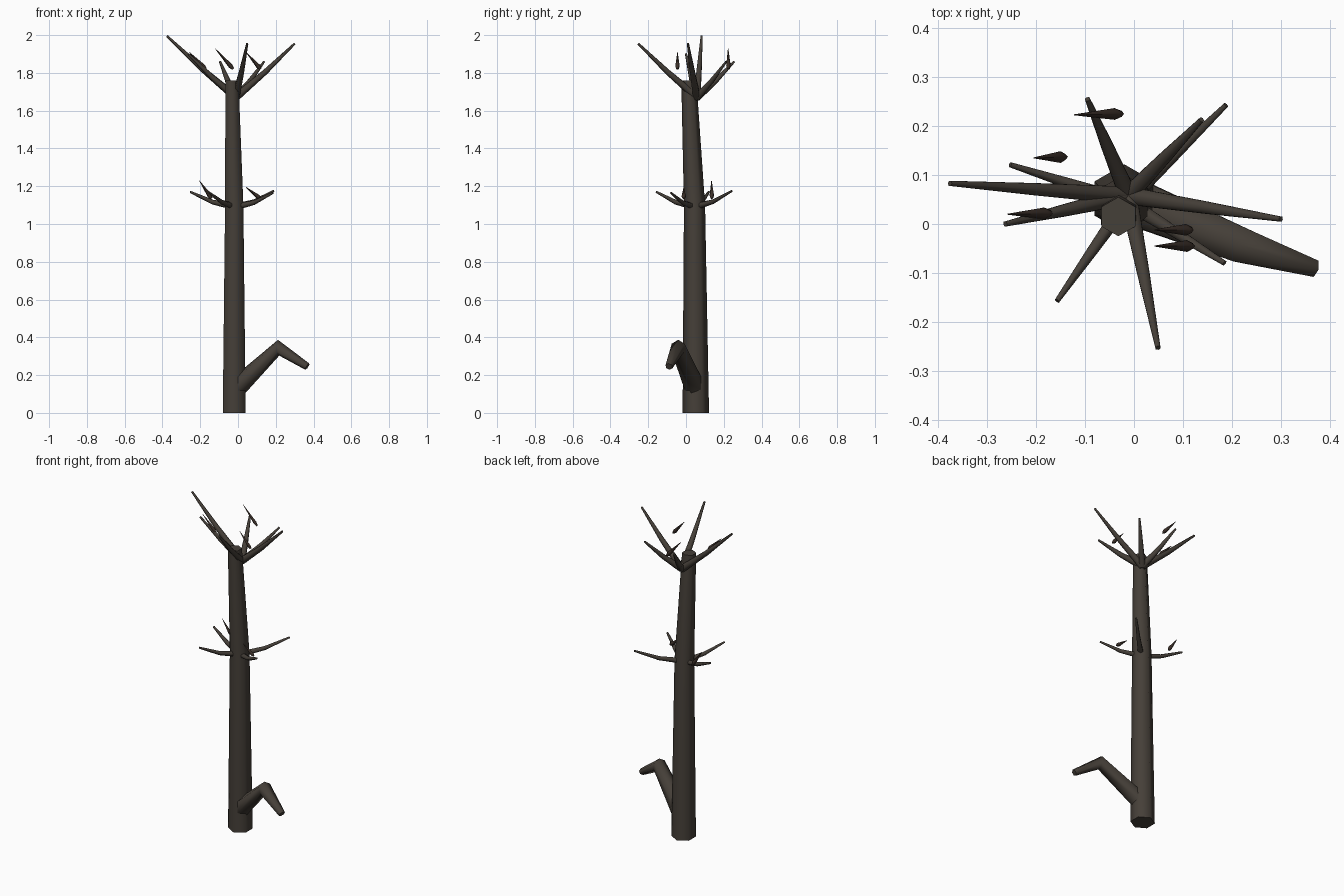
import bpy, bmesh, math
from mathutils import Vector

if "Cube" in bpy.data.objects:
    bpy.data.objects.remove(bpy.data.objects["Cube"])


def material(name, rgb):
    m = bpy.data.materials.new(name)
    m.diffuse_color = (*rgb, 1)
    m.use_nodes = True
    m.node_tree.nodes["Principled BSDF"].inputs["Base Color"].default_value = m.diffuse_color
    return m


BARK = material("bark", (0.06, 0.05, 0.04))
THORN = material("thorn_brown", (0.045, 0.03, 0.023))


def tube(name, points, radii, mat, sides=6, level=False):
    """Smooth-sided, flat-capped tapering tube along a path."""
    pts = [Vector(p) for p in points]
    bm = bmesh.new()
    rings = []
    for i, p in enumerate(pts):
        t = Vector()
        if i > 0:
            t += (p - pts[i - 1]).normalized()
        if i < len(pts) - 1:
            t += (pts[i + 1] - p).normalized()
        t.normalize()
        if level:
            u, v = Vector((0, 1, 0)), Vector((-1, 0, 0))
        else:
            side = t.cross(Vector((0, 0, 1))).normalized()
            u, v = side.cross(t), -side
        ring = []
        for k in range(sides):
            a = 2 * math.pi * k / sides
            ring.append(bm.verts.new(p + radii[i] * (u * math.cos(a) + v * math.sin(a))))
        rings.append(ring)
    for a, b in zip(rings, rings[1:]):
        for k in range(sides):
            n = (k + 1) % sides
            bm.faces.new((a[k], a[n], b[n], b[k])).smooth = True
    bm.faces.new(rings[0][::-1])
    bm.faces.new(rings[-1])
    bmesh.ops.recalc_face_normals(bm, faces=bm.faces)
    me = bpy.data.meshes.new(name)
    bm.to_mesh(me)
    bm.free()
    me.materials.append(mat)
    ob = bpy.data.objects.new(name, me)
    bpy.context.collection.objects.link(ob)
    return ob


# Trunk, leaning slightly near the top
tube("trunk", [(-0.02, 0.052, 0), (-0.02, 0.045, 1.1), (-0.032, 0.015, 1.76)],
     [0.07, 0.056, 0.04], BARK, level=True)

# Broken lower limb with an elbow
tube("lower_limb", [(0.0, 0.045, 0.14), (0.215, -0.042, 0.345), (0.367, -0.09, 0.245)],
     [0.055, 0.042, 0.02], BARK)


def whorl(name, root, tips, sag, r):
    root = Vector(root)
    for i, tip in enumerate(tips):
        tip = Vector(tip)
        mid = (root + tip) / 2 - Vector((0, 0, sag))
        tube(f"{name}_{i + 1}", [root, mid, tip], [r, r * 0.7, 0.006], BARK)


# Crown branches and middle branches
whorl("crown_branch", (-0.012, 0.058, 1.67),
      [(-0.376, 0.083, 1.995), (0.3, 0.01, 1.955), (0.049, -0.253, 1.955),
       (-0.095, 0.255, 1.86), (0.138, 0.213, 1.86), (-0.263, 0.0, 1.9)], 0.008, 0.021)
whorl("middle_branch", (-0.015, 0.045, 1.09),
      [(0.188, 0.243, 1.175), (-0.253, 0.121, 1.17),
       (-0.157, -0.157, 1.17), (0.185, -0.08, 1.165)], 0.014, 0.018)

# Loose thorns: blunt root, widest near the root, sharp tip
THORNS = [((-0.025, 0.225, 1.82), (-0.122, 0.223, 1.93)),
          ((0.12, -0.045, 1.82), (0.042, -0.045, 1.91)),
          ((-0.17, 0.022, 1.82), (-0.258, 0.02, 1.91)),
          ((-0.14, 0.137, 1.135), (-0.205, 0.135, 1.23)),
          ((0.118, -0.012, 1.135), (0.042, -0.012, 1.195))]
for i, (root, tip) in enumerate(THORNS):
    a, b = Vector(root), Vector(tip)
    tube(f"thorn_{i + 1}", [a, a.lerp(b, 0.15), b], [0.006, 0.012, 0.001], THORN, sides=4)
